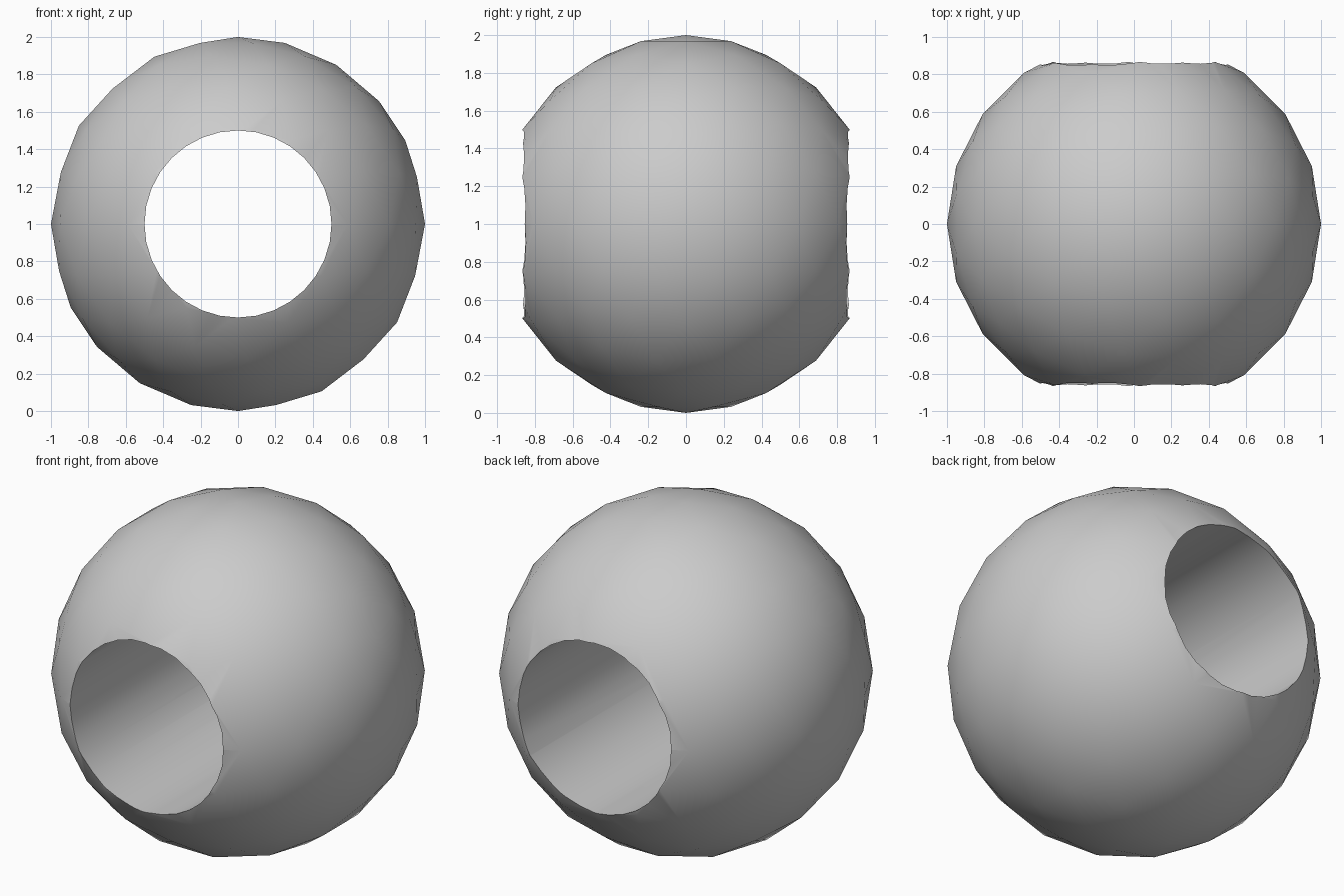
import bpy
import math

default_cube = bpy.data.objects.get("Cube")
if default_cube:
    bpy.data.objects.remove(default_cube, do_unlink=True)


def make_material(name, colour):
    mat = bpy.data.materials.new(name)
    mat.use_nodes = True
    mat.diffuse_color = colour
    mat.node_tree.nodes["Principled BSDF"].inputs["Base Color"].default_value = colour
    return mat


grey = make_material("light grey", (0.6, 0.6, 0.6, 1))

# Round bead body
bpy.ops.mesh.primitive_ico_sphere_add(subdivisions=3, radius=1, location=(0, 0, 1))
bead = bpy.context.object
bead.name = "bead"
bead.data.materials.append(grey)

# Cutter for the hole running front to back
bpy.ops.mesh.primitive_cylinder_add(vertices=32, radius=0.5, depth=3,
                                    location=(0, 0, 1), rotation=(math.pi / 2, 0, 0))
cutter = bpy.context.object
cutter.name = "hole_cutter"
cutter.hide_render = True
cutter.data.materials.append(grey)

# Cut the hole, then discard the cutter
cut = bead.modifiers.new("hole", 'BOOLEAN')
cut.operation = 'DIFFERENCE'
cut.solver = 'EXACT'
cut.object = cutter
bpy.ops.object.select_all(action='DESELECT')
bead.select_set(True)
bpy.context.view_layer.objects.active = bead
bpy.ops.object.modifier_apply(modifier=cut.name)
bpy.data.objects.remove(cutter, do_unlink=True)

# Smooth surfaces with crisp rims
bpy.ops.object.shade_smooth_by_angle(angle=math.radians(30))
